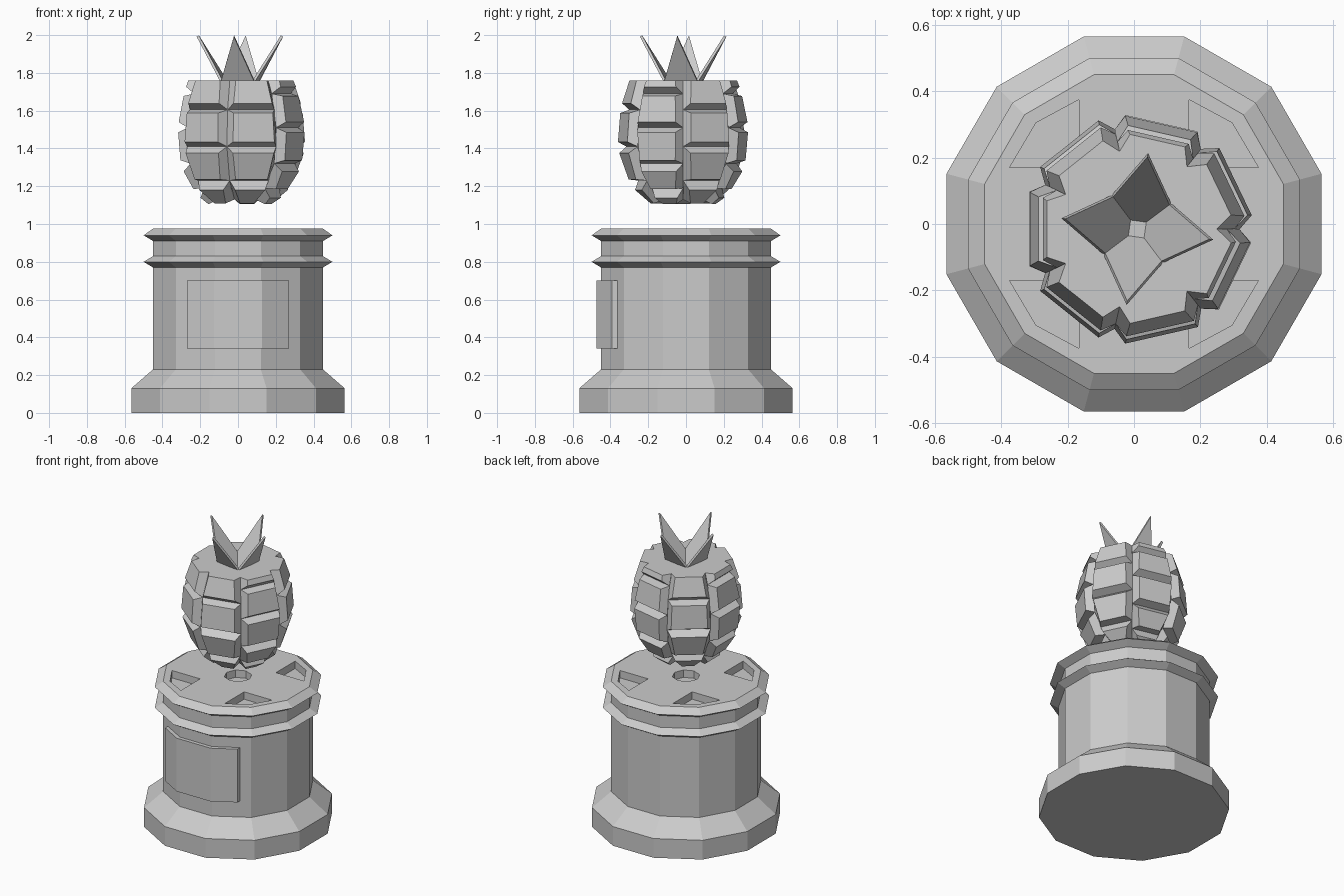
import bpy, bmesh
from math import cos, sin, pi, sqrt, radians
from mathutils import Matrix, Vector

cube = bpy.data.objects.get("Cube")
if cube:
    bpy.data.objects.remove(cube, do_unlink=True)

stone = bpy.data.materials.new("grey_stone")
stone.use_nodes = True
GREY = (0.6, 0.6, 0.6, 1)
stone.diffuse_color = GREY
stone.node_tree.nodes["Principled BSDF"].inputs["Base Color"].default_value = GREY


def make_object(name, bm):
    bmesh.ops.recalc_face_normals(bm, faces=bm.faces)
    mesh = bpy.data.meshes.new(name)
    bm.to_mesh(mesh)
    bm.free()
    mesh.materials.append(stone)
    obj = bpy.data.objects.new(name, mesh)
    bpy.context.collection.objects.link(obj)
    return obj


def ring(bm, count, radius, z, start=0.0):
    return [bm.verts.new((radius * cos(start + 2 * pi * i / count),
                          radius * sin(start + 2 * pi * i / count), z))
            for i in range(count)]


def bridge(bm, lower, upper):
    n = len(lower)
    for i in range(n):
        j = (i + 1) % n
        bm.faces.new((lower[i], lower[j], upper[j], upper[i]))


def prism(bm, points, bottom, top):
    low = [bm.verts.new((x, y, bottom)) for x, y in points]
    high = [bm.verts.new((x, y, top)) for x, y in points]
    bridge(bm, low, high)
    bm.faces.new(low)
    bm.faces.new(high)


# Pedestal: twelve-sided turned profile given as (apothem, height)
TWELFTH = pi / 12
profile = [(0.565, 0), (0.565, 0.13), (0.45, 0.23), (0.45, 0.77), (0.5, 0.8),
           (0.45, 0.83), (0.45, 0.91), (0.5, 0.94), (0.45, 0.975)]
bm = bmesh.new()
rings = [ring(bm, 12, a / cos(TWELFTH), z, TWELFTH) for a, z in profile]
for low, high in zip(rings, rings[1:]):
    bridge(bm, low, high)
bm.faces.new(rings[0])
bm.faces.new(rings[-1])
pedestal = make_object("pedestal", bm)

# Recesses in the pedestal top: four corner pockets and a round socket
bm = bmesh.new()
pocket = [(0.165, 0.17), (0.375, 0.17), (0.295, 0.305), (0.165, 0.375)]
for sx in (-1, 1):
    for sy in (-1, 1):
        prism(bm, [(sx * x, sy * y) for x, y in pocket], 0.925, 1.05)
prism(bm, [(0.085 * cos(i * pi / 4), 0.085 * sin(i * pi / 4)) for i in range(8)], 0.925, 1.05)
cutter = make_object("recess_cutter", bm)
cutter.hide_render = True
cut = pedestal.modifiers.new("recesses", "BOOLEAN")
cut.operation = "DIFFERENCE"
cut.solver = "EXACT"
cut.object = cutter
bpy.context.view_layer.objects.active = pedestal
bpy.ops.object.modifier_apply(modifier=cut.name)
bpy.data.objects.remove(cutter, do_unlink=True)

# Blank plaque wrapped around the front facets
bm = bmesh.new()
outer = [(-0.27, -0.392), (-0.127, -0.475), (0.127, -0.475), (0.27, -0.392)]
inner = [(0.27, -0.36), (0.12, -0.445), (-0.12, -0.445), (-0.27, -0.36)]
prism(bm, outer + inner, 0.34, 0.7)
make_object("plaque", bm)

# Fruit: seven columns of raised, bevelled scales, staggered between columns
CENTRE = Vector((0.01, -0.015, 0))
TOP, BOTTOM, WIDEST = 1.76, 1.13, 1.44
SEVENTH = 2 * pi / 7
START = pi - SEVENTH / 2


def fruit_radius(z):
    height = 0.505 if z > WIDEST else 0.34
    return 0.31 * sqrt(1 - ((z - WIDEST) / height) ** 2)


rows = [TOP, 1.605, 1.41, 1.23, BOTTOM]
shifted_rows = [TOP, 1.69, 1.51, 1.32, 1.19, BOTTOM]
bm = bmesh.new()
scales = []
for k in range(7):
    edges = []
    for z in (shifted_rows if k in (0, 3, 5) else rows):
        r = fruit_radius(z)
        edges.append([bm.verts.new((r * cos(a), r * sin(a), z))
                      for a in (START + k * SEVENTH, START + (k + 1) * SEVENTH)])
    for up, down in zip(edges, edges[1:]):
        scales.append(bm.faces.new((down[0], down[1], up[1], up[0])))
bm.normal_update()
top_scales = [f for f in scales if max(v.co.z for v in f.verts) > TOP - 0.001]
bmesh.ops.inset_individual(bm, faces=scales, thickness=0.03, depth=0.052)
# The uppermost scales are sliced level with the flat top
for f in top_scales:
    for v in sorted(f.verts, key=lambda v: v.co.z)[2:]:
        v.co.z = TOP
bm.faces.new(ring(bm, 7, fruit_radius(BOTTOM), BOTTOM, START))
bmesh.ops.remove_doubles(bm, verts=bm.verts, dist=0.0005)
bmesh.ops.translate(bm, verts=bm.verts, vec=CENTRE)
make_object("fruit_scales", bm)

# Inner skin closing the seams between columns
bm = bmesh.new()
skin = [ring(bm, 7, fruit_radius(z) * 0.96, z, START)
        for z in (BOTTOM + 0.005, 1.19, 1.28, 1.41, 1.55, 1.66, TOP - 0.002)]
for low, high in zip(skin, skin[1:]):
    bridge(bm, low, high)
bmesh.ops.translate(bm, verts=bm.verts, vec=CENTRE)
make_object("fruit_core", bm)

# Flat fruit top with a square opening for the crown
CROWN_TURN = radians(-8)
SHOULDER = 0.088
bm = bmesh.new()
loops = [ring(bm, 7, fruit_radius(TOP), TOP, START),
         ring(bm, 4, SHOULDER * sqrt(2), TOP, CROWN_TURN + pi / 4)]
border = [bm.edges.new((vs[i - 1], vs[i])) for vs in loops for i in range(len(vs))]
bmesh.ops.triangle_fill(bm, edges=border, use_beauty=True, normal=(0, 0, 1))
bmesh.ops.translate(bm, verts=bm.verts, vec=CENTRE)
make_object("fruit_top", bm)

# Crown: four kite-shaped leaves rising from a small square floor
FLOOR = 1.652
leaf = [(0.03, -0.03, FLOOR), (SHOULDER, -SHOULDER, TOP), (0.225, 0, 1.995),
        (SHOULDER, SHOULDER, TOP), (0.03, 0.03, FLOOR)]
for i in range(4):
    bm = bmesh.new()
    turn = Matrix.Rotation(CROWN_TURN + i * pi / 2, 4, "Z")
    bm.faces.new([bm.verts.new(turn @ Vector(p) + CENTRE) for p in leaf])
    obj = make_object("crown_leaf_%d" % (i + 1), bm)
    solid = obj.modifiers.new("thickness", "SOLIDIFY")
    solid.thickness = 0.014
    solid.offset = 0
bm = bmesh.new()
bm.faces.new(ring(bm, 4, 0.03 * sqrt(2), FLOOR, CROWN_TURN + pi / 4))
bmesh.ops.translate(bm, verts=bm.verts, vec=CENTRE)
make_object("crown_floor", bm)
